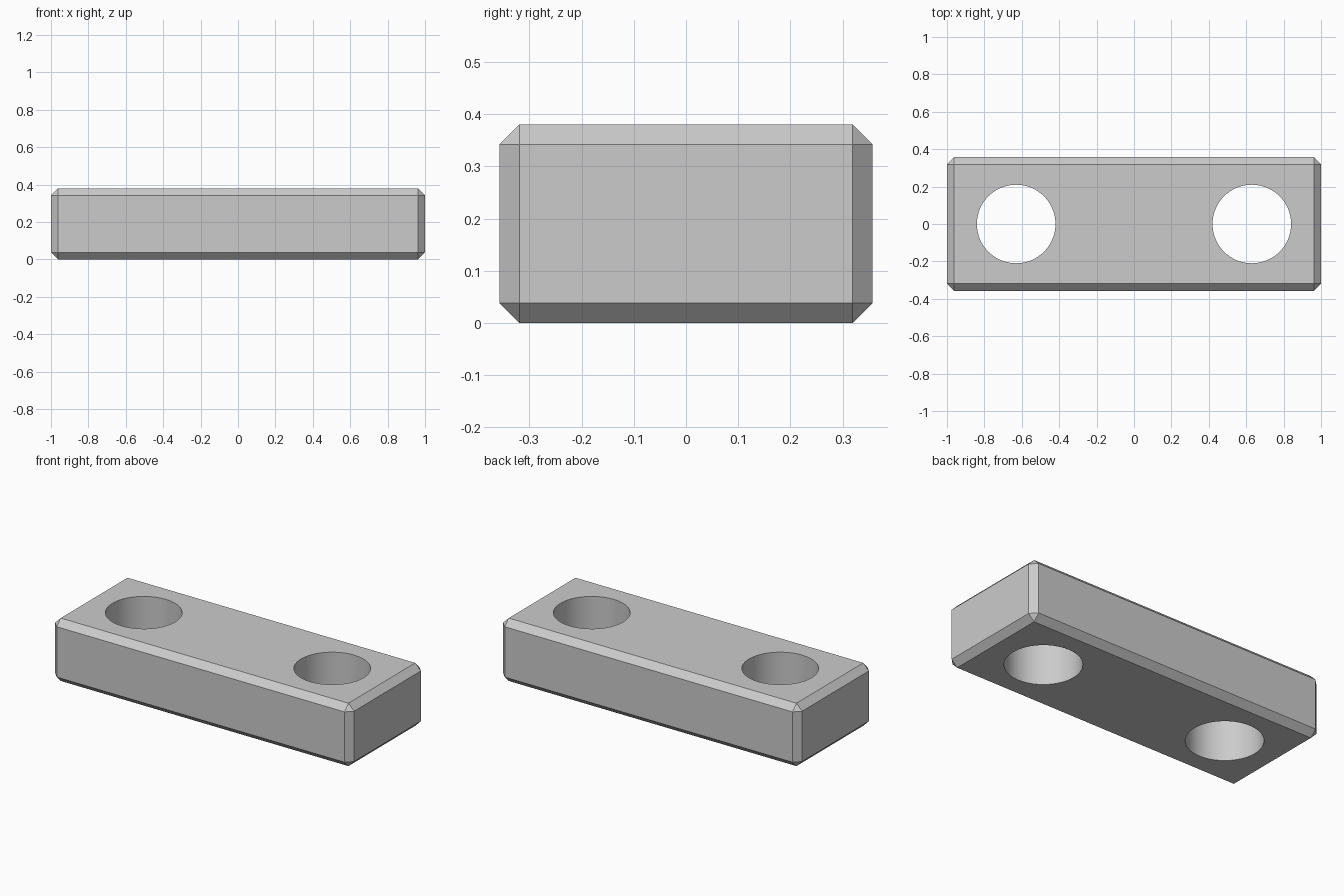
import bpy
import bmesh
from math import radians

if "Cube" in bpy.data.objects:
    bpy.data.objects.remove(bpy.data.objects["Cube"])

LENGTH, WIDTH, HEIGHT = 2.0, 0.714, 0.38
CHAMFER = 0.038
HOLE_X, HOLE_R = 0.63, 0.21

# Chamfered block
bm = bmesh.new()
bmesh.ops.create_cube(bm, size=1)
bmesh.ops.scale(bm, vec=(LENGTH, WIDTH, HEIGHT), verts=bm.verts)
bmesh.ops.translate(bm, vec=(0, 0, HEIGHT / 2), verts=bm.verts)
bmesh.ops.bevel(bm, geom=bm.edges[:], offset=CHAMFER, offset_type='OFFSET',
                segments=1, profile=0.5, affect='EDGES')
bmesh.ops.recalc_face_normals(bm, faces=bm.faces)
mesh = bpy.data.meshes.new("drilled_block")
bm.to_mesh(mesh)
bm.free()
block = bpy.data.objects.new("drilled_block", mesh)
bpy.context.collection.objects.link(block)

# Two round through holes
for side in (-1, 1):
    bpy.ops.mesh.primitive_cylinder_add(vertices=64, radius=HOLE_R, depth=HEIGHT * 2,
                                        location=(side * HOLE_X, 0, HEIGHT / 2))
    cutter = bpy.context.object
    cutter.name = "hole_cutter"
    cutter.hide_render = True
    cut = block.modifiers.new("hole", 'BOOLEAN')
    cut.operation = 'DIFFERENCE'
    cut.solver = 'EXACT'
    cut.object = cutter
    bpy.ops.object.select_all(action='DESELECT')
    block.select_set(True)
    bpy.context.view_layer.objects.active = block
    bpy.ops.object.modifier_apply(modifier=cut.name)
    bpy.data.objects.remove(cutter)

# Smooth hole walls, crisp chamfers
bpy.ops.object.shade_smooth_by_angle(angle=radians(25))
